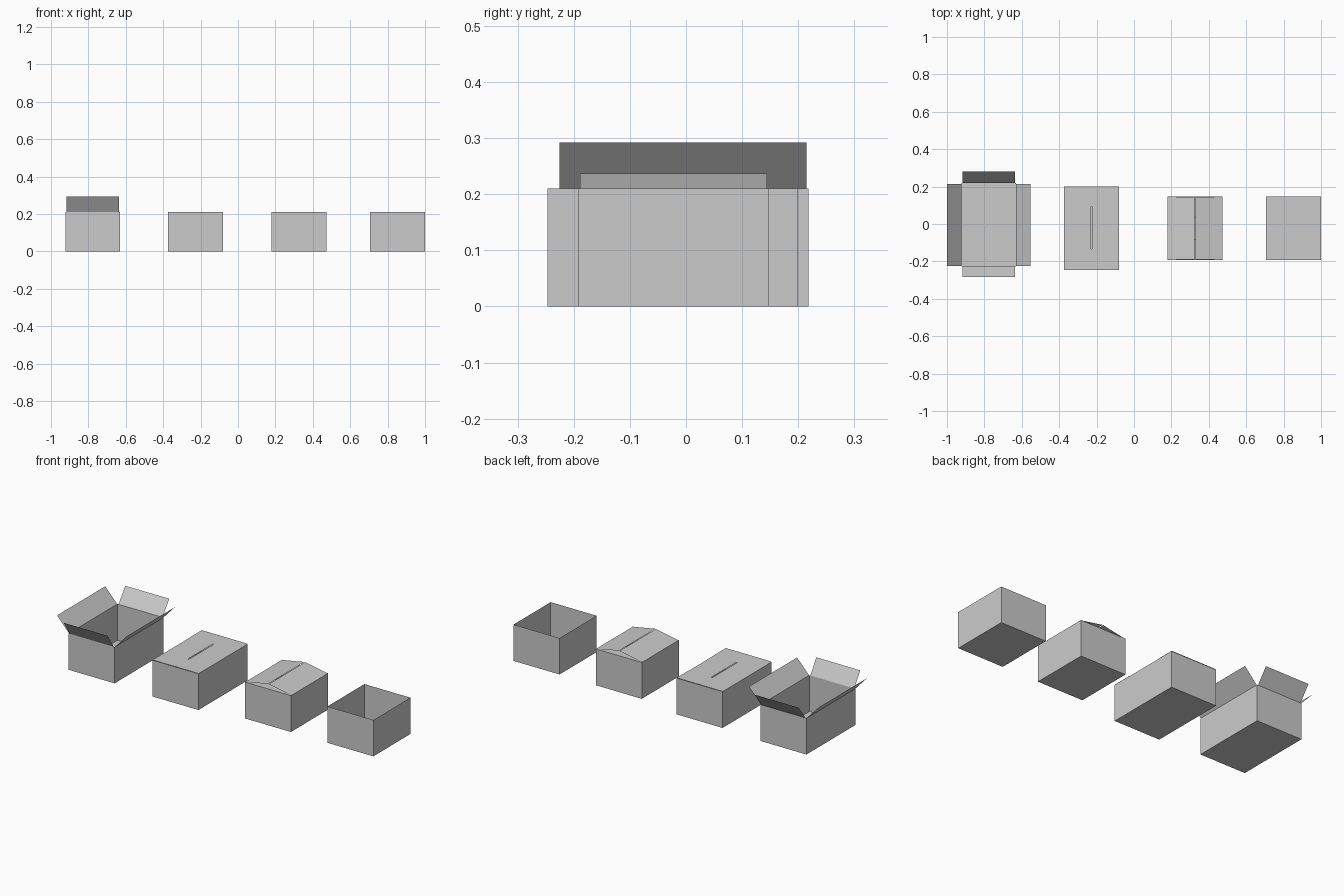
import bpy, bmesh
from math import radians, sin, cos

if "Cube" in bpy.data.objects:
    bpy.data.objects.remove(bpy.data.objects["Cube"])

H = 0.21


def build(name, x0, x1, y0, y1, flaps=()):
    """Thin card box: floor, four walls and folded flaps.
    flap = (side, length, lift angle from flat outwards, inset, hinge offset)"""
    bm = bmesh.new()

    def quad(pts):
        bm.faces.new([bm.verts.new(p) for p in pts])

    # floor and walls
    c = [(x0, y0), (x1, y0), (x1, y1), (x0, y1)]
    quad([(x, y, 0) for x, y in reversed(c)])
    for i in range(4):
        a, b = c[i], c[(i + 1) % 4]
        quad([(*a, 0), (*b, 0), (*b, H), (*a, H)])
    bmesh.ops.remove_doubles(bm, verts=bm.verts[:], dist=0.0005)

    # flaps hinged on the rim
    for side, length, angle, inset, dz in flaps:
        out, up = length * cos(radians(angle)), length * sin(radians(angle))
        z = H + dz
        if side in "LR":
            s, x = (-1, x0) if side == "L" else (1, x1)
            a, b = y0 + inset, y1 - inset
            pts = [(x, a, z), (x, b, z), (x + s * out, b, z + up), (x + s * out, a, z + up)]
            if side == "L":
                pts.reverse()
        else:
            s, y = (-1, y0) if side == "F" else (1, y1)
            a, b = x0 + inset, x1 - inset
            pts = [(b, y, z), (a, y, z), (a, y + s * out, z + up), (b, y + s * out, z + up)]
            if side == "F":
                pts.reverse()
        if angle > 90:
            pts.reverse()
        quad(pts)

    me = bpy.data.meshes.new(name)
    bm.to_mesh(me)
    bm.free()
    bpy.context.collection.objects.link(bpy.data.objects.new(name, me))


# box with all flaps spread open
build("open_box", -0.923, -0.63, -0.228, 0.218,
      [("L", 0.113, 47, 0.003, 0), ("R", 0.113, 47, 0.003, 0),
       ("F", 0.1, 57, 0.006, 0), ("B", 0.104, 53, 0.006, 0)])

# closed box: side flaps meet in a slit, end flaps lie over them
build("closed_box", -0.374, -0.08, -0.247, 0.2,
      [("L", 0.144, 180, 0.002, 0), ("R", 0.144, 180, 0.002, 0),
       ("F", 0.112, 180, 0.002, 0.003), ("B", 0.106, 180, 0.002, 0.003)])

# half-closed box: end flaps flat, side flaps raised into a shallow ridge
build("half_closed_box", 0.18, 0.473, -0.192, 0.147,
      [("F", 0.112, 180, 0.004, 0), ("B", 0.112, 180, 0.004, 0),
       ("L", 0.147, 169.5, 0.003, 0), ("R", 0.147, 169.5, 0.003, 0)])

# box without flaps
build("flapless_box", 0.706, 1.0, -0.192, 0.147)
